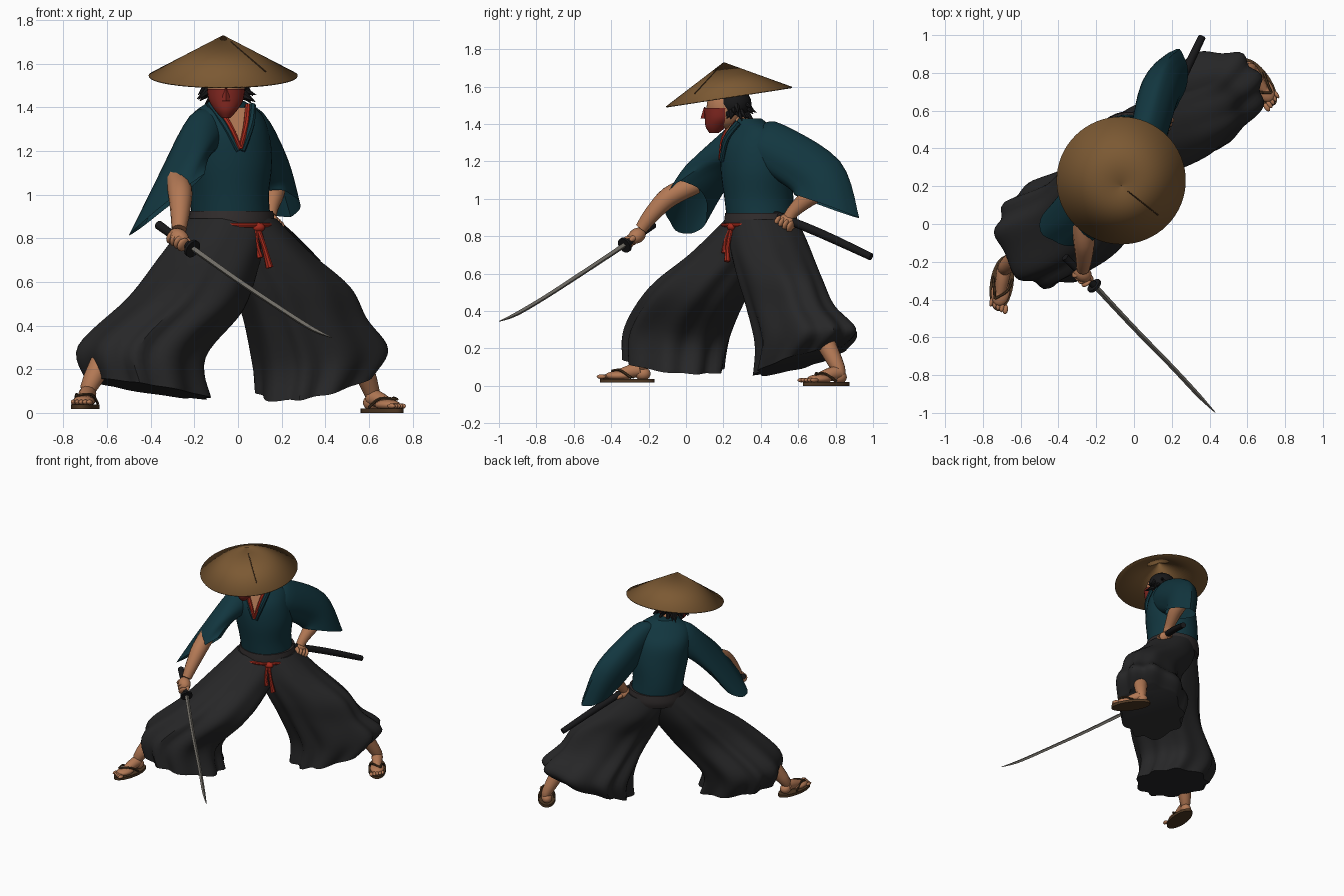
import bpy, bmesh, math, random
from mathutils import Vector, Matrix

random.seed(4)
if "Cube" in bpy.data.objects:
    bpy.data.objects.remove(bpy.data.objects["Cube"])
parts = []


def material(name, *rgb):
    m = bpy.data.materials.new(name)
    m.use_nodes = True
    m.diffuse_color = (*rgb, 1)
    m.node_tree.nodes["Principled BSDF"].inputs["Base Color"].default_value = (*rgb, 1)
    return m


straw = material("straw", .2, .1, .033)
teal = material("teal cloth", .006, .037, .05)
black = material("black cloth", .02, .02, .021)
sash = material("sash cloth", .03, .025, .025)
skin = material("skin", .45, .19, .09)
mask_red = material("mask red", .23, .021, .015)
cord_red = material("cord red", .36, .022, .011)
steel = material("steel", .16, .15, .13)
leather = material("sandal brown", .075, .038, .016)
lacquer = material("dark lacquer", .009, .009, .01)


def finish(bm, name, mat):
    bmesh.ops.recalc_face_normals(bm, faces=bm.faces)
    mesh = bpy.data.meshes.new(name)
    bm.to_mesh(mesh)
    bm.free()
    mesh.materials.append(mat)
    ob = bpy.data.objects.new(name, mesh)
    bpy.context.collection.objects.link(ob)
    parts.append(ob)
    return ob


def smooth_path(rows, steps):
    """Catmull-Rom interpolation through rows of numbers."""
    ext = [rows[0]] + list(rows) + [rows[-1]]
    out = []
    for a, b, c, d in zip(ext, ext[1:], ext[2:], ext[3:]):
        for k in range(steps):
            t = k / steps
            out.append([q + t * ((r - p) + t * (2 * p - 5 * q + 4 * r - s + t * (3 * q - p - 3 * r + s))) / 2
                        for p, q, r, s in zip(a, b, c, d)])
    return out + [list(rows[-1])]


def loft(name, rings, mat, n=32, steps=5, caps=(True, True), pleat=0, folds=9, square=1):
    """Skin over rings, each made of a centre and two half-axis vectors."""
    rows = smooth_path([[*c, *u, *v] for c, u, v in rings], steps)
    bm = bmesh.new()
    loops = []
    for i, row in enumerate(rows):
        c, u, v = Vector(row[:3]), Vector(row[3:6]), Vector(row[6:])
        grow = pleat * i / len(rows)
        loop = []
        for j in range(n):
            a = math.tau * j / n
            x, y = (math.copysign(abs(f) ** square, f) for f in (math.cos(a), math.sin(a)))
            k = 1 + grow * math.sin(folds * a + math.sin(3 * a) + i / 9)
            loop.append(bm.verts.new(c + (u * x + v * y) * k))
        loops.append(loop)
    for p, q in zip(loops, loops[1:]):
        for j in range(n):
            bm.faces.new((p[j - 1], p[j], q[j], q[j - 1]))
    if caps[0]:
        bm.faces.new(loops[0])
    if caps[1]:
        bm.faces.new(loops[-1])
    return finish(bm, name, mat)


def tube(name, pts, mat, n=14, steps=4):
    """Round limb or cord through (x, y, z, radius) points."""
    rings = []
    for i, p in enumerate(pts):
        along = Vector(pts[min(i + 1, len(pts) - 1)][:3]) - Vector(pts[max(i - 1, 0)][:3])
        rot = along.to_track_quat('Z', 'Y')
        rings.append((p[:3], rot @ Vector((p[3], 0, 0)), rot @ Vector((0, p[3], 0))))
    return loft(name, rings, mat, n, steps)


def ball(name, centre, size, mat, rot=None):
    bm = bmesh.new()
    m = Matrix.LocRotScale(Vector(centre), rot, Vector(size))
    bmesh.ops.create_uvsphere(bm, u_segments=20, v_segments=12, radius=1, matrix=m)
    return finish(bm, name, mat)


def cone(name, matrix, r1, r2, depth, mat, n=32, caps=True):
    bm = bmesh.new()
    bmesh.ops.create_cone(bm, cap_ends=caps, segments=n, radius1=r1, radius2=r2, depth=depth, matrix=matrix)
    return finish(bm, name, mat)


def section(x, y, z, wide, deep, sx=0, sy=0):
    """Level body ring turned with the hips; sx and sy tilt it."""
    u, v = Vector((.87 * wide, .5 * wide, 0)), Vector((-.5 * deep, .87 * deep, 0))
    for w in (u, v):
        w.z = sx * w.x + sy * w.y
    return (x, y, z), u, v


# Wide pleated trousers
loft("right_trouser_leg", [
    section(-.04, .39, .89, .19, .17), section(-.13, .25, .71, .23, .21),
    section(-.24, .07, .5, .25, .25, -.1, -.1), section(-.44, -.04, .28, .27, .27, -.1, -.1),
    section(-.41, -.06, .11, .27, .25, -.15, -.08)], black, 72, 6, pleat=.07, square=.9)
loft("left_trouser_leg", [
    section(-.01, .41, .89, .18, .18), section(.1, .45, .74, .22, .2),
    section(.24, .5, .58, .28, .19), section(.31, .56, .43, .29, .2),
    section(.38, .65, .26, .31, .24, .1, .1), section(.35, .61, .13, .26, .22, .15, .25)],
    black, 72, 6, pleat=.07, square=.9)

# Jacket body and sash
loft("jacket_body", [
    section(-.03, .4, .88, .18, .18), section(-.04, .39, 1, .18, .185),
    section(-.04, .375, 1.15, .2, .185), section(-.05, .36, 1.28, .2, .165),
    section(-.05, .345, 1.37, .17, .11), section(-.05, .33, 1.43, .08, .07)], teal, 36)
loft("waist_sash", [
    section(-.03, .4, .83, .2, .185), section(-.03, .4, .87, .2, .195),
    section(-.03, .4, .925, .19, .19)], sash, 40)

# Sleeves, left open at the cuffs
loft("right_sleeve", [
    ((-.08, .35, 1.34), (.05, 0, -.02), (0, .06, -.04)),
    ((-.14, .29, 1.3), (.09, 0, -.04), (0, .09, -.06)),
    ((-.25, .12, 1.13), (.12, -.02, .05), (0, .12, -.03)),
    ((-.33, 0, .95), (.17, -.03, .14), (.04, .11, .02))], teal, caps=(True, False), pleat=.04, folds=5)
loft("left_sleeve", [
    ((0, .37, 1.34), (0, .04, .06), (.05, -.02, 0)),
    ((.06, .43, 1.3), (0, .08, .1), (.085, -.03, 0)),
    ((.13, .68, 1.13), (.02, .14, .07), (.1, -.02, 0)),
    ((.19, .75, .96), (.05, .17, -.06), (.08, -.04, .02))], teal, caps=(True, False), pleat=.04, folds=5)

# Neck opening with red inner collar
bm = bmesh.new()
bm.faces.new([bm.verts.new(p) for p in ((-.1, .215, 1.4), (.04, .25, 1.4), (.012, .18, 1.22))])
finish(bm, "chest_opening", skin)
for side, top, mid in (("right", (-.11, .25, 1.42), (-.04, .2, 1.32)), ("left", (.045, .27, 1.41), (.038, .21, 1.32))):
    tube(side + "_collar", [(*top, .014), (*mid, .014), (.012, .182, 1.21, .01)], cord_red, 8)
    out = -.02 if side == "right" else .02
    tube(side + "_lapel", [(top[0] + out, top[1] + .01, top[2], .018), (mid[0] + out, mid[1] + .005, mid[2], .018),
                           (.012 + out / 2, .19, 1.2, .012)], teal, 8)

# Red belt cord, knot and hanging ends
cord = []
for k in range(7):
    a = math.radians(215 + 19 * k)
    c, u, v = section(-.03, .4, .86, .205, .2)
    cord.append((*(Vector(c) + u * math.cos(a) + v * math.sin(a)), .011))
tube("belt_cord", cord, cord_red, 8)
ball("belt_knot", (.09, .245, .85), (.034, .025, .022), cord_red)
tube("long_cord_end", [(.09, .245, .85, .012), (.12, .225, .76, .012), (.145, .22, .665, .018)], cord_red, 8)
tube("short_cord_end", [(.08, .245, .85, .012), (.085, .215, .78, .012), (.1, .205, .71, .016)], cord_red, 8)

# Head, mask and hair
tube("neck", [(-.05, .31, 1.36, .06), (-.05, .27, 1.43, .052), (-.055, .23, 1.5, .052)], skin)
ball("head", (-.055, .215, 1.49), (.085, .105, .115), skin)
loft("face_mask", [((-.055, y, z), (w, 0, 0), (0, d, 0)) for y, z, w, d in (
    (.15, 1.352, .02, .025), (.16, 1.385, .05, .055), (.18, 1.43, .078, .08), (.185, 1.485, .088, .088))], mask_red, 24)
cone("mask_nose", Matrix.LocRotScale(Vector((-.055, .1, 1.46)), None, Vector((1, 1, 1))), .022, .004, .06, mask_red, 4)
ball("hair", (-.055, .255, 1.51), (.1, .095, .085), lacquer)
for k in range(22):
    a = math.radians(-15 + 210 * k / 21)
    way = Vector((math.cos(a), math.sin(a), -random.uniform(.3, 1.2)))
    spot = Vector((-.055 + .08 * math.cos(a), .25 + .07 * math.sin(a), random.uniform(1.45, 1.52)))
    turn = Matrix.Translation(spot + way * .02) @ way.to_track_quat('Z', 'Y').to_matrix().to_4x4()
    cone("hair_tuft", turn, .026, .001, .085, lacquer, 6)

# Conical straw hat tipped forward, with a seam
tilt = Matrix.Translation((-.068, .216, 1.638)) @ Matrix.Rotation(math.radians(8.8), 4, 'X')
hat = cone("straw_hat", tilt, .342, .002, .186, straw, 64, False)
hat.modifiers.new("thickness", 'SOLIDIFY').thickness = .007
seam = [(*(tilt @ Vector((.23 * t, -.21 * t, .093 - .166 * t))), .003) for t in (.15, .5, .85)]
tube("hat_seam", seam, leather, 6)

# Arms and hands
tube("right_forearm", [(-.28, .05, 1.08, .055), (-.265, -.09, 1.01, .056), (-.265, -.18, .92, .045),
                       (-.27, -.24, .84, .034)], skin)
tube("left_forearm", [(.17, .74, 1.05, .05), (.165, .66, 1.01, .05), (.15, .58, .94, .036), (.145, .55, .9, .032)], skin)


def fist(side, centre, along, out):
    """Palm with four fingers wrapped around the held shaft."""
    along, centre = Vector(along).normalized(), Vector(centre)
    rot = along.to_track_quat('Z', 'Y')
    ball(side + "_palm", centre, (.043, .04, .054), skin, rot)
    for k in range(4):
        spot = centre + along * (.026 * k - .039) + Vector(out)
        ball(side + "_finger", spot, (.033, .033, .015), skin, rot)
    ball(side + "_thumb", centre + along * .045 - Vector(out) * .6, (.017, .017, .036), skin, rot)


grip_way = Vector((.155, -.15, -.107))
fist("right", (-.272, -.262, .803), grip_way, (-.005, -.02, -.015))
fist("left", (.145, .54, .875), (.23, .49, -.21), (.022, -.015, -.01))

# Drawn sword and scabbard
tube("sword_grip", [(-.365, -.175, .862, .021), (-.29, -.25, .808, .019), (-.21, -.325, .755, .02)], lacquer, 10)
turn = Matrix.Translation((-.21, -.327, .753)) @ grip_way.to_track_quat('Z', 'Y').to_matrix().to_4x4()
cone("sword_guard", turn, .042, .042, .014, lacquer, 24)
tube("sword_blade", [(-.21, -.325, .755, .014), (0, -.55, .606, .013), (.2, -.755, .473, .012),
                     (.34, -.905, .385, .011), (.43, -.998, .345, .002)], steel, 4, 6)
tube("scabbard", [(.1, .45, .925, .022), (.23, .72, .815, .024), (.36, .99, .69, .02)], lacquer, 12)


def foot(side, x, y, z, way, calf):
    """Bare foot on a flat sandal with thong straps."""
    yaw = math.atan2(way[1], way[0]) - math.pi / 2
    place = Matrix.Translation((x, y, z)) @ Matrix.Rotation(yaw, 4, 'Z')

    def at(px, py, pz):
        return tuple(place @ Vector((px, py, pz)))
    cone(side + "_sandal", place @ Matrix.Translation((0, 0, .01)) @ Matrix.Diagonal((.062, .147, 1, 1)), 1, 1, .02, leather)
    rot = place.to_quaternion()
    ball(side + "_foot_front", at(0, .045, .036), (.05, .075, .026), skin, rot)
    tube(side + "_instep", [(*at(0, .05, .04), .028), (*at(0, -.02, .06), .036), (*at(0, -.075, .07), .04)], skin)
    ball(side + "_heel", at(0, -.085, .047), (.037, .042, .036), skin, rot)
    inner = -1 if side == "right" else 1
    for k in range(5):
        ball(side + "_toe", at(inner * (.02 * k - .04), .105 + .007 * k, .031),
             (.01 + .001 * k, .025, .012), skin, rot)
    for edge in (-1, 1):
        tube(side + "_strap", [(*at(inner * -.025, .085, .062), .007), (*at(edge * .035, .035, .066), .007),
                               (*at(edge * .053, -.03, .025), .007)], leather, 6)
    tube(side + "_shin", [(*at(0, -.085, .045), .034), (*at(0, -.08, .09), .037), calf], skin)


foot("right", -.7, -.315, .018, (-.15, -.98), (-.57, -.13, .33, .06))
foot("left", .66, .75, 0, (.57, -.82), (.53, .7, .32, .06))

# Smooth shading with sharp creases
bpy.ops.object.select_all(action='DESELECT')
for ob in parts:
    ob.select_set(True)
bpy.context.view_layer.objects.active = parts[0]
bpy.ops.object.shade_smooth_by_angle(angle=math.radians(38))
